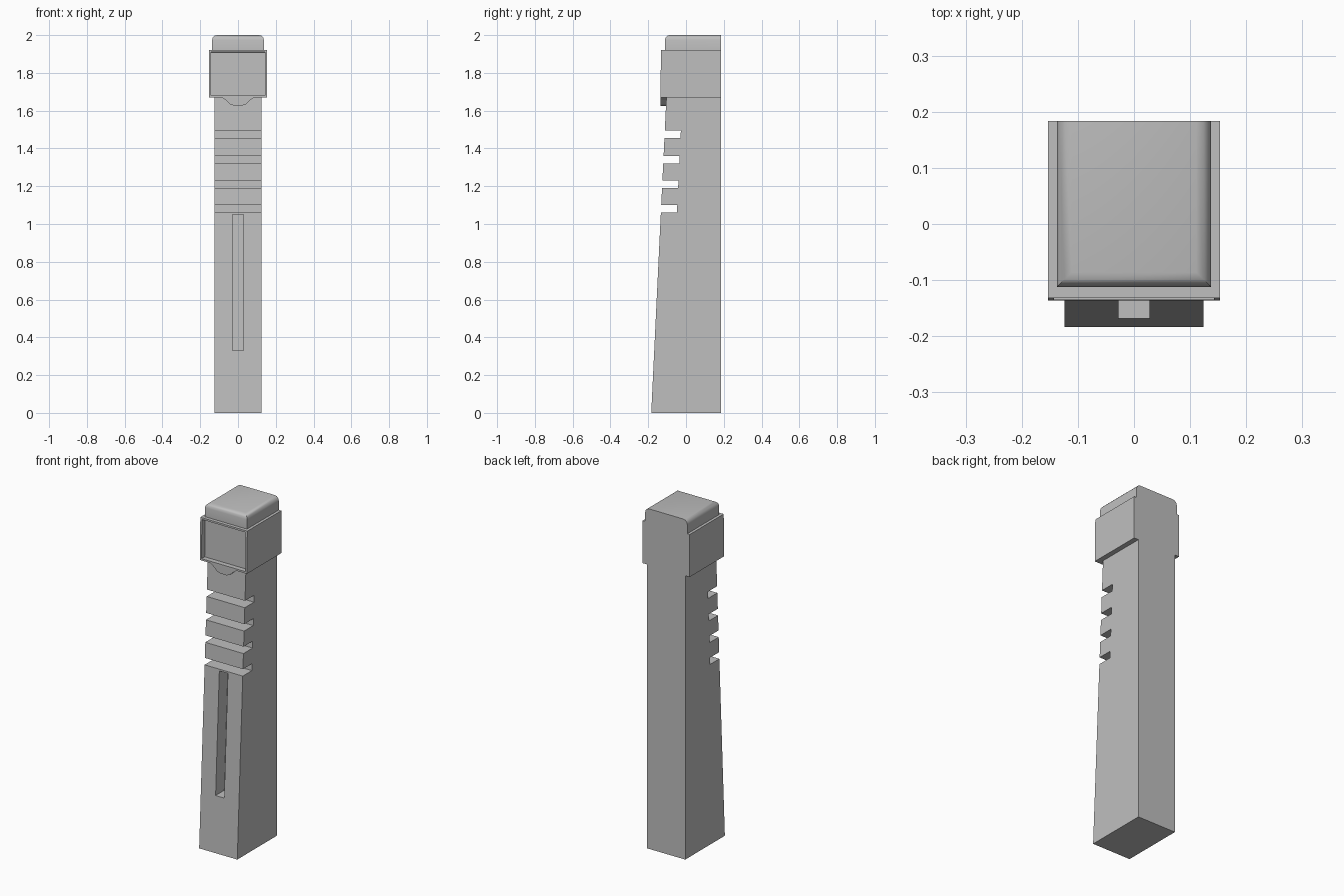
import bpy, bmesh
from mathutils import Vector

default = bpy.data.objects.get("Cube")
if default:
    bpy.data.objects.remove(default)

grey = bpy.data.materials.new("plain grey")
grey.use_nodes = True
grey.diffuse_color = (0.52, 0.52, 0.52, 1)
grey.node_tree.nodes["Principled BSDF"].inputs["Base Color"].default_value = grey.diffuse_color

BACK = 0.184


def front(z):
    """Sloping front of the shaft at height z."""
    return -0.184 + 0.048 * z


def prism(profile, sweep):
    """Closed prism: 3D profile points swept along a vector."""
    bm = bmesh.new()
    face = bm.faces.new([bm.verts.new(p) for p in profile])
    swept = bmesh.ops.extrude_face_region(bm, geom=[face])["geom"]
    bmesh.ops.translate(bm, vec=sweep, verts=[v for v in swept if isinstance(v, bmesh.types.BMVert)])
    bmesh.ops.recalc_face_normals(bm, faces=bm.faces)
    return bm


def side_prism(points, half):
    """Prism from a (y, z) side profile, centred on x."""
    return prism([(-half, y, z) for y, z in points], Vector((2 * half, 0, 0)))


def make(name, bm):
    mesh = bpy.data.meshes.new(name)
    bm.to_mesh(mesh)
    bm.free()
    mesh.materials.append(grey)
    obj = bpy.data.objects.new(name, mesh)
    bpy.context.collection.objects.link(obj)
    return obj


# Tapered shaft with four grip notches in its front
HEAD_Z = 1.67
profile = [(BACK, 0), (front(0), 0)]
for low in (1.06, 1.19, 1.32, 1.455):
    high = low + 0.04
    profile += [(front(low), low), (front(low) + 0.085, low),
                (front(high) + 0.085, high), (front(high), high)]
profile += [(front(HEAD_Z), HEAD_Z), (BACK, HEAD_Z)]
shaft = make("shaft", side_prism(profile, 0.124))

# Long vertical slot cut into the front
low, high, depth = 0.33, 1.05, 0.08
slot = make("slot_cutter", side_prism(
    [(front(low) - 0.05, low), (front(low) + depth, low),
     (front(high) + depth, high), (front(high) - 0.05, high)], 0.028))
slot.hide_render = True
cut = shaft.modifiers.new("slot", "BOOLEAN")
cut.operation, cut.solver, cut.object = "DIFFERENCE", "EXACT", slot
bpy.context.view_layer.objects.active = shaft
bpy.ops.object.modifier_apply(modifier=cut.name)
bpy.data.objects.remove(slot)

# Head block with a recessed front panel
TOP_Z = 1.92
bm = side_prism([(BACK, HEAD_Z), (-0.136, HEAD_Z), (-0.132, TOP_Z), (BACK, TOP_Z)], 0.153)
panel = min(bm.faces, key=lambda f: f.normal.y)
bmesh.ops.inset_region(bm, faces=[panel], thickness=0.015)
bmesh.ops.inset_region(bm, faces=[panel], thickness=0, depth=-0.03)
make("head", bm)

# Small rounded tab under the head
half_tab = [(0.085, HEAD_Z), (0.065, 1.656), (0.04, 1.633), (0.02, 1.626)]
outline = half_tab + [(-x, z) for x, z in reversed(half_tab)]
make("tab", prism([(x, -0.136, z) for x, z in outline], Vector((0, 0.04, 0))))

# Cap with softened top edges, flush at the back
bm = side_prism([(BACK, TOP_Z), (-0.112, TOP_Z), (-0.112, 2), (BACK, 2)], 0.137)
soft = [e for e in bm.edges
        if all(v.co.z > 1.99 for v in e.verts) and any(v.co.y < 0 for v in e.verts)]
bmesh.ops.bevel(bm, geom=soft, offset=0.026, segments=3, profile=0.5, affect="EDGES")
cap = make("cap", bm)
bpy.ops.object.select_all(action="DESELECT")
cap.select_set(True)
bpy.context.view_layer.objects.active = cap
bpy.ops.object.shade_smooth_by_angle(angle=0.7)
